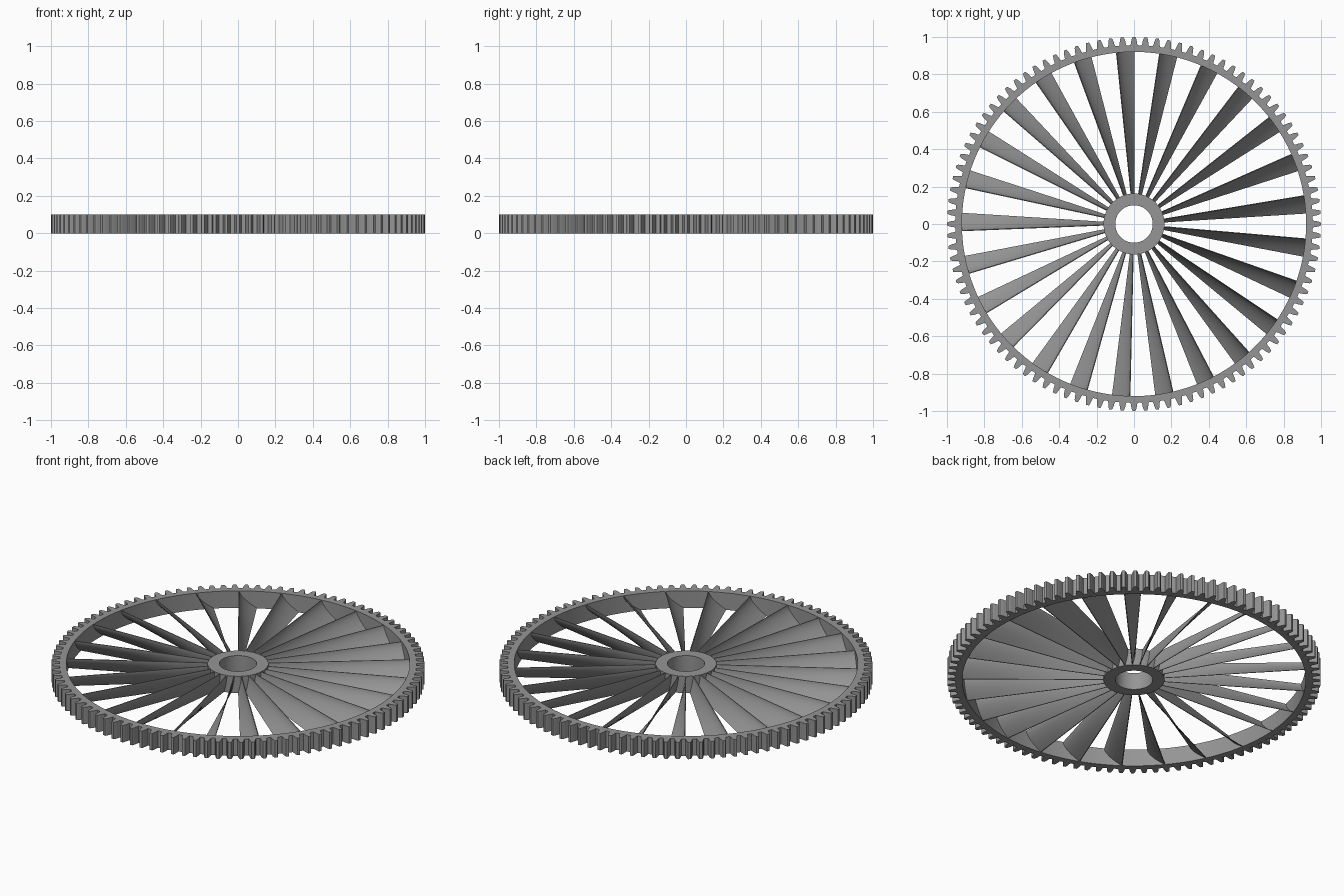
import bpy
import bmesh
from math import sin, cos, tau, radians

HEIGHT = 0.1
TEETH, BLADES = 100, 25

cube = bpy.data.objects.get("Cube")
if cube:
    bpy.data.objects.remove(cube, do_unlink=True)

grey = bpy.data.materials.new("plain grey")
grey.use_nodes = True
grey.diffuse_color = (0.3, 0.3, 0.3, 1)
grey.node_tree.nodes["Principled BSDF"].inputs["Base Color"].default_value = (0.3, 0.3, 0.3, 1)


def add_object(name, bm, angle):
    """Turn a bmesh into a grey object, smooth except at sharp edges."""
    bmesh.ops.recalc_face_normals(bm, faces=bm.faces)
    mesh = bpy.data.meshes.new(name)
    bm.to_mesh(mesh)
    bm.free()
    mesh.materials.append(grey)
    obj = bpy.data.objects.new(name, mesh)
    bpy.context.collection.objects.link(obj)
    bpy.ops.object.select_all(action="DESELECT")
    obj.select_set(True)
    bpy.context.view_layer.objects.active = obj
    bpy.ops.object.shade_smooth_by_angle(angle=radians(angle))
    return obj


def bridge(bm, a, b):
    """Join two closed loops of vertices with quads."""
    for i in range(len(a)):
        j = (i + 1) % len(a)
        bm.faces.new((a[i], a[j], b[j], b[i]))


def ring(name, outline, bore):
    """Flat ring from an outer (radius, angle) outline and a round bore."""
    bm = bmesh.new()
    inner = [(bore, a) for r, a in outline]
    loops = [[bm.verts.new((r * cos(a), r * sin(a), z)) for r, a in path]
             for path, z in ((outline, 0), (outline, HEIGHT), (inner, HEIGHT), (inner, 0))]
    for k in range(4):
        bridge(bm, loops[k], loops[(k + 1) % 4])
    return add_object(name, bm, 20)


# Toothed rim: half tooth widths are fractions of the tooth spacing
half_tooth = [(0.956, -0.32), (0.966, -0.27), (0.98, -0.235), (0.992, -0.175), (1.0, -0.12)]
tooth = half_tooth + [(r, -f) for r, f in reversed(half_tooth)]
outline = [(r, (t + f) * tau / TEETH) for t in range(TEETH) for r, f in tooth]
ring("toothed_rim", outline, 0.92)

# Centre hub
ring("hub", [(0.163, i * tau / 96) for i in range(96)], 0.1)

# Curved blade: upright at its top edge, flatter towards the bottom
bm = bmesh.new()
STEPS, THICK = 10, 0.004
sections = []
for r in (0.155, 0.35, 0.55, 0.75, 0.923):
    front, back = [], []
    for i in range(STEPS + 1):
        u = i / STEPS
        x = -0.103 * r * (1 - (1 - u) ** 1.6)
        z = 0.001 + (HEIGHT - 0.002) * u
        front.append(bm.verts.new((x + THICK / 2, r, z)))
        back.append(bm.verts.new((x - THICK / 2, r, z)))
    sections.append(front + back[::-1])
for a, b in zip(sections, sections[1:]):
    bridge(bm, a, b)
bm.faces.new(sections[0])
bm.faces.new(sections[-1])
blade = add_object("blade", bm, 30)

# Repeat the blade around the hub
for k in range(1, BLADES):
    copy = bpy.data.objects.new(f"blade_{k}", blade.data)
    copy.rotation_euler.z = k * tau / BLADES
    bpy.context.collection.objects.link(copy)
